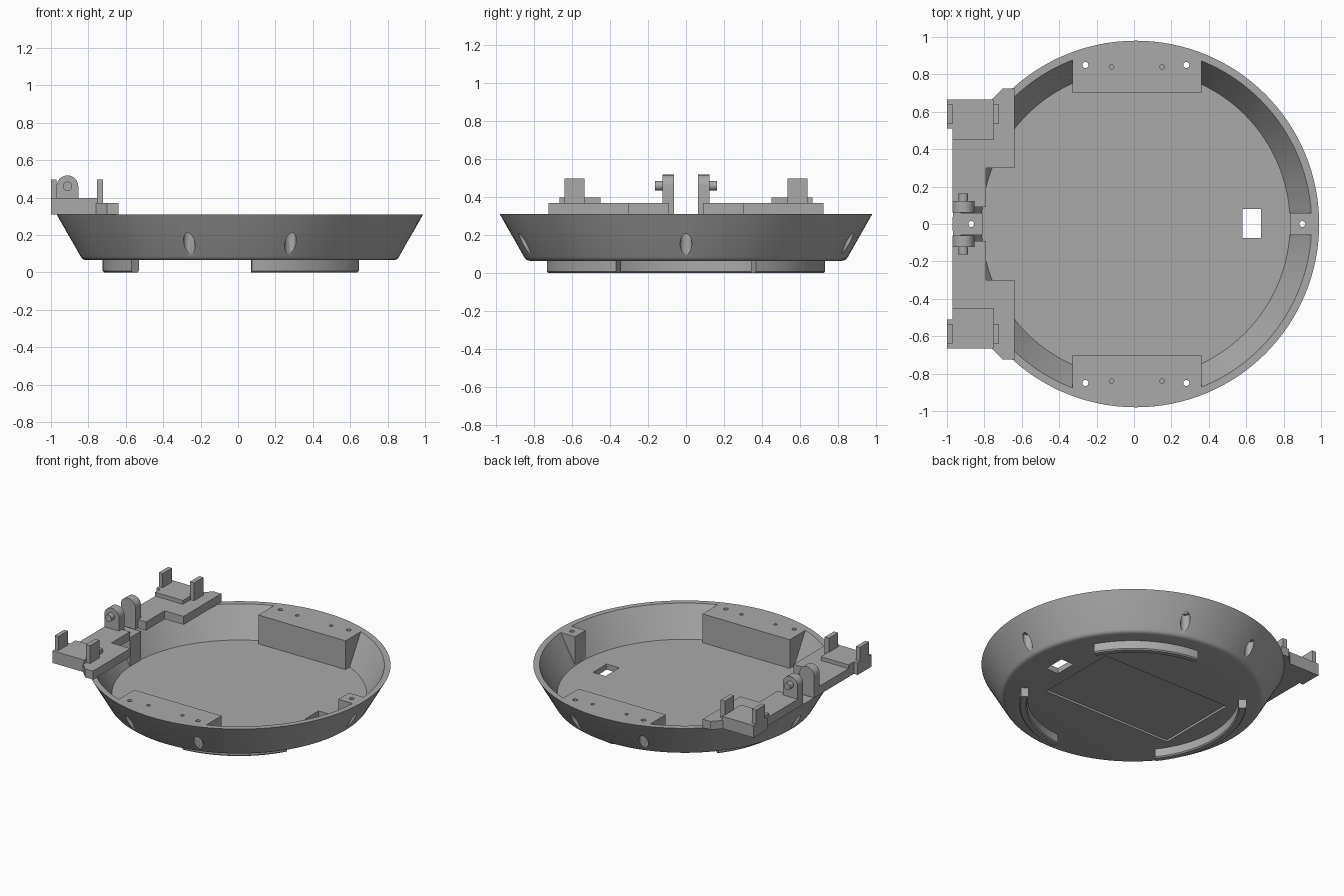
import bpy, bmesh, math
from mathutils import Matrix, Vector

cube = bpy.data.objects.get("Cube")
if cube:
    bpy.data.objects.remove(cube)

CX = 0.01            # dish axis
RIM, FLOOR, BASE = 0.31, 0.105, 0.065

grey = bpy.data.materials.new("plain_grey")
grey.use_nodes = True
COLOUR = (0.4, 0.4, 0.4, 1)
grey.diffuse_color = COLOUR
grey.node_tree.nodes["Principled BSDF"].inputs["Base Color"].default_value = COLOUR


def finish(name, bm):
    bmesh.ops.recalc_face_normals(bm, faces=bm.faces)
    mesh = bpy.data.meshes.new(name)
    bm.to_mesh(mesh)
    bm.free()
    mesh.materials.append(grey)
    ob = bpy.data.objects.new(name, mesh)
    bpy.context.collection.objects.link(ob)
    return ob


def activate(ob):
    bpy.ops.object.select_all(action='DESELECT')
    ob.select_set(True)
    bpy.context.view_layer.objects.active = ob


def smooth(ob):
    activate(ob)
    bpy.ops.object.shade_smooth_by_angle(angle=math.radians(30))


def box(name, x0, x1, y0, y1, z0, z1):
    bm = bmesh.new()
    y0, y1 = min(y0, y1), max(y0, y1)
    size = Matrix.Diagonal((x1 - x0, y1 - y0, z1 - z0, 1))
    mid = Matrix.Translation(((x0 + x1) / 2, (y0 + y1) / 2, (z0 + z1) / 2))
    bmesh.ops.create_cube(bm, size=1, matrix=mid @ size)
    return finish(name, bm)


def rod(name, x, y, z0, z1, r, segments=32):
    bm = bmesh.new()
    bmesh.ops.create_cone(bm, cap_ends=True, segments=segments, radius1=r, radius2=r,
                          depth=z1 - z0, matrix=Matrix.Translation((x, y, (z0 + z1) / 2)))
    return finish(name, bm)


def prism(name, points, offset):
    """Extrude a flat outline by an offset vector."""
    bm = bmesh.new()
    face = bm.faces.new([bm.verts.new(p) for p in points])
    extruded = bmesh.ops.extrude_face_region(bm, geom=[face])["geom"]
    bmesh.ops.translate(bm, vec=offset,
                        verts=[v for v in extruded if isinstance(v, bmesh.types.BMVert)])
    return finish(name, bm)


def lathe(name, profile, segments=128):
    """Closed solid of revolution; each profile point is (radius, height)."""
    bm = bmesh.new()
    rings = []
    for r, z in profile:
        rings.append([bm.verts.new((CX + r * math.cos(a), r * math.sin(a), z))
                      for a in (math.tau * i / segments for i in range(segments))])
    for low, high in zip(rings, rings[1:]):
        for i in range(segments):
            j = (i + 1) % segments
            bm.faces.new((low[i], low[j], high[j], high[i]))
    bm.faces.new(rings[0])
    bm.faces.new(rings[-1])
    return finish(name, bm)


def cut(target, *tools):
    for tool in tools:
        tool.hide_render = True
        activate(target)
        mod = target.modifiers.new("cut", 'BOOLEAN')
        mod.operation, mod.solver, mod.object = 'DIFFERENCE', 'EXACT', tool
        bpy.ops.object.modifier_apply(modifier=mod.name)
        bpy.data.objects.remove(tool)


# Dish: flared solid, hollowed by a cavity that leaves the mounting blocks standing
dish = lathe("dish", [(0.82, BASE), (0.835, 0.068), (0.845, 0.075), (0.852, 0.085), (0.98, RIM)])
cavity = lathe("cavity", [(0.825, FLOOR), (0.94, RIM), (0.968, 0.36)])
for s in (1, -1):
    cut(cavity, box("side_block", -0.33, 0.36, s * 0.70, s * 1.1, 0, RIM))
cut(cavity, box("left_tab", 0.835, 1.1, -0.06, 0.06, 0, RIM),
    box("hinge_tab", -1.1, -0.81, -0.06, 0.06, 0, RIM))
cut(dish, cavity)

# Screw holes with wide counterbores that break through the sloped wall
screws = [(x, s * 0.85) for x in (-0.26, 0.28) for s in (1, -1)] + [(0.9, 0), (-0.87, 0)]
for x, y in screws:
    cut(dish, rod("counterbore", x, y, -0.1, 0.22, 0.031),
        rod("screw_hole", x, y, 0.15, 0.4, 0.016))
for x in (-0.12, 0.15):
    for s in (1, -1):
        cut(dish, rod("pilot_hole", x, s * 0.84, 0.2, 0.4, 0.012))

# Cable window and shallow recess under the floor
cut(dish, box("window", 0.58, 0.68, -0.075, 0.08, 0, 0.2),
    box("recess", -0.53, 0.49, -0.30, 0.30, 0, 0.08))
smooth(dish)


# Curved feet
def foot(name, start, end):
    section = [(0.685, BASE + 0.01), (0.685, 0.008), (0.693, 0), (0.727, 0),
               (0.735, 0.008), (0.735, BASE + 0.01)]
    bm = bmesh.new()
    face = bm.faces.new([bm.verts.new((CX + r, 0, z)) for r, z in section])
    centre = Vector((CX, 0, 0))
    bmesh.ops.rotate(bm, verts=bm.verts, cent=centre,
                     matrix=Matrix.Rotation(math.radians(start), 3, 'Z'))
    cap = face.copy()
    bmesh.ops.spin(bm, geom=[face], cent=centre, axis=(0, 0, 1),
                   angle=math.radians(end - start), steps=24)
    bmesh.ops.remove_doubles(bm, verts=bm.verts, dist=0.0001)
    smooth(finish(name, bm))


foot("left_back_foot", 30, 85)
foot("left_front_foot", -85, -30)
foot("hinge_side_foot", 142, 218)

# Hinge bracket, one half on each side
for s, side in ((1, "back"), (-1, "front")):
    outline = [(-0.97, 0.09), (-0.97, 0.665), (-0.76, 0.665), (-0.70, 0.725),
               (-0.64, 0.725), (-0.64, 0.30), (-0.79, 0.30), (-0.79, 0.09)]
    prism(side + "_hinge_plate", [(x, s * y, RIM) for x, y in outline], (0, 0, 0.06))
    box(side + "_raised_pad", -0.97, -0.75, s * 0.45, s * 0.665, 0.36, 0.397)
    box(side + "_clip_base", -1.0, -0.97, s * 0.51, s * 0.665, RIM, 0.397)
    box(side + "_outer_clip", -1.0, -0.97, s * 0.535, s * 0.64, 0.39, 0.497)
    box(side + "_inner_clip", -0.755, -0.722, s * 0.535, s * 0.64, 0.36, 0.497)

    # Rounded lug with its pivot pin
    arc = [(-0.912 + 0.058 * math.cos(a), s * 0.062, 0.46 + 0.058 * math.sin(a))
           for a in (math.pi * i / 20 for i in range(21))]
    lug = [(-0.854, s * 0.062, RIM)] + arc + [(-0.97, s * 0.062, RIM)]
    smooth(prism(side + "_lug", lug, (0, s * 0.062, 0)))
    ring = [(-0.912 + 0.025 * math.cos(a), s * 0.12, 0.46 + 0.025 * math.sin(a))
            for a in (math.tau * i / 24 for i in range(24))]
    smooth(prism(side + "_pivot_pin", ring, (0, s * 0.042, 0)))
